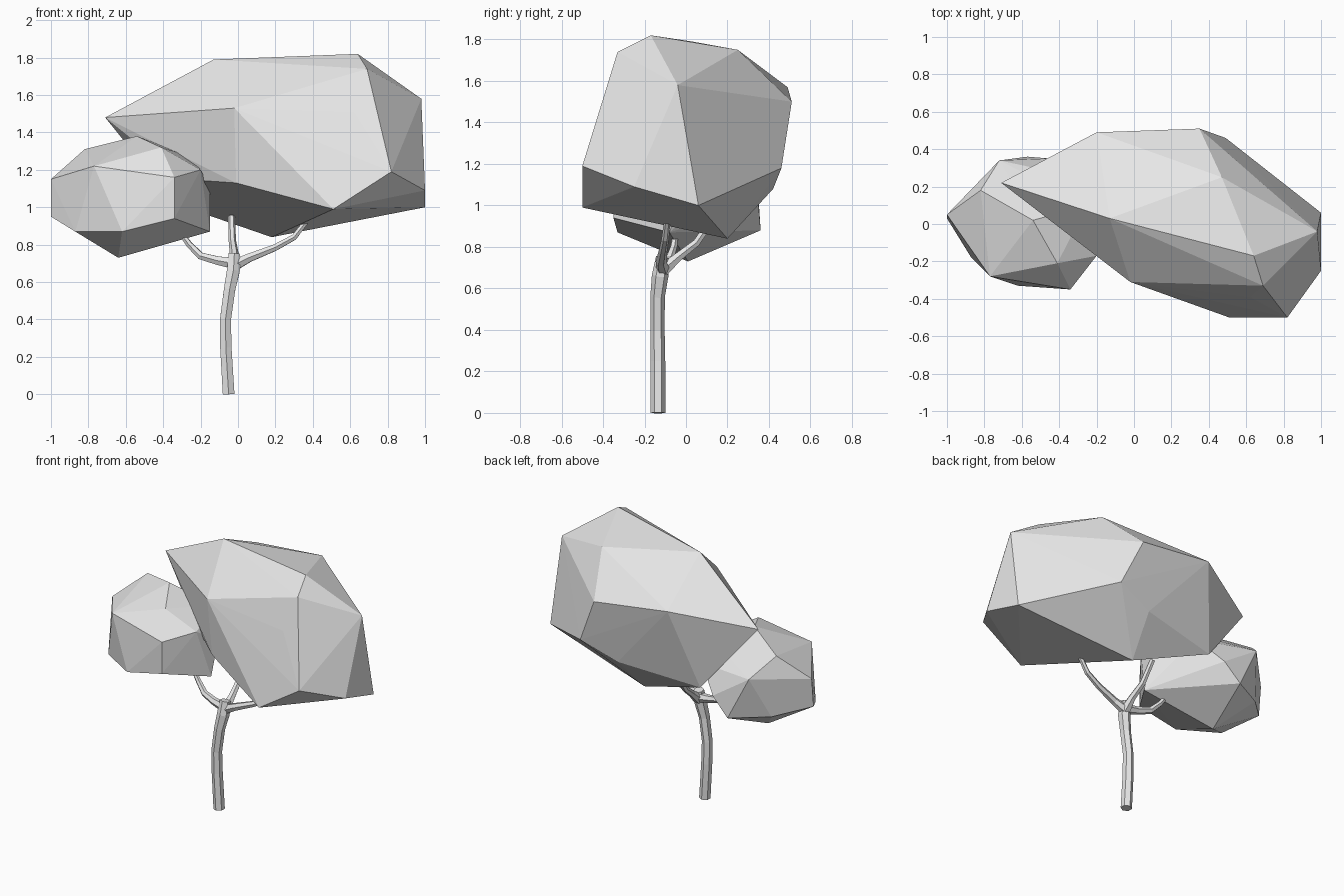
import bpy
import bmesh
from mathutils import Vector

# Remove the default object
default_cube = bpy.data.objects.get("Cube")
if default_cube:
    bpy.data.objects.remove(default_cube, do_unlink=True)


def make_material(name, color):
    material = bpy.data.materials.new(name)
    material.use_nodes = True
    material.diffuse_color = color
    shader = material.node_tree.nodes["Principled BSDF"]
    shader.inputs["Base Color"].default_value = color
    shader.inputs["Roughness"].default_value = 0.8
    return material


pale_grey = make_material("pale grey", (0.8, 0.8, 0.8, 1))


def link_object(name, mesh):
    mesh.materials.clear()
    mesh.materials.append(pale_grey)
    for polygon in mesh.polygons:
        polygon.use_smooth = False
        polygon.material_index = 0
    obj = bpy.data.objects.new(name, mesh)
    bpy.context.scene.collection.objects.link(obj)
    return obj


def faceted_crown(name, corners):
    """Wrap a few corner points in a faceted convex skin."""
    bm = bmesh.new()
    for corner in corners:
        bm.verts.new(Vector(corner))
    hull = bmesh.ops.convex_hull(bm, input=bm.verts[:])
    unused = [v for v in hull["geom_interior"] if isinstance(v, bmesh.types.BMVert)]
    bmesh.ops.delete(bm, geom=unused, context="VERTS")
    bmesh.ops.recalc_face_normals(bm, faces=bm.faces[:])
    mesh = bpy.data.meshes.new(name)
    bm.to_mesh(mesh)
    bm.free()
    return link_object(name, mesh)


def tapered_limb(name, path):
    """Sweep a six-sided section along points of (x, y, z, radius)."""
    curve = bpy.data.curves.new(name + " path", "CURVE")
    curve.dimensions = "3D"
    curve.bevel_depth = 1
    curve.bevel_resolution = 1
    curve.use_fill_caps = True
    spline = curve.splines.new("POLY")
    spline.points.add(len(path) - 1)
    for point, (x, y, z, radius) in zip(spline.points, path):
        point.co = (x, y, z, 1)
        point.radius = radius
    helper = bpy.data.objects.new(name + " helper", curve)
    bpy.context.scene.collection.objects.link(helper)
    depsgraph = bpy.context.evaluated_depsgraph_get()
    mesh = bpy.data.meshes.new_from_object(helper.evaluated_get(depsgraph))
    bpy.data.objects.remove(helper, do_unlink=True)
    mesh.name = name
    return link_object(name, mesh)


# Large crown: upper corners, then the rim, then the underside
faceted_crown("large_crown", [
    (-.71, .22, 1.48), (-.13, .03, 1.79), (.64, -.17, 1.82),
    (.47, .25, 1.75), (.69, -.33, 1.74), (.98, -.04, 1.58),
    (-.02, -.31, 1.53), (.62, -.39, 1.51), (.35, .51, 1.5),
    (-.2, .49, 1.57), (.82, -.5, 1.19), (1, -.25, 1.09),
    (.49, .46, 1.18), (1, .06, 1), (.51, -.5, .99),
    (.23, .42, 1.08), (-.34, .33, 1.02), (.18, .2, .84),
    (-.01, -.27, 1.13), (-.3, -.02, 1.15),
])

# Small crown: upper corners, then the rim, then the underside
faceted_crown("small_crown", [
    (-.54, .02, 1.38), (-.41, -.21, 1.32), (-.82, .18, 1.31),
    (-.77, -.28, 1.22), (-.25, .1, 1.27), (-.2, -.17, 1.2),
    (-1, .05, 1.15), (-.34, -.35, 1.16), (-.72, .34, 1.18),
    (-.15, 0, 1.1), (-.3, .25, 1.15), (-.45, .35, 1),
    (-1, .03, .95), (-.34, -.35, .94), (-.57, .36, .88),
    (-.87, -.18, .87), (-.62, -.33, .87), (-.81, .22, .9),
    (-.15, -.08, .87), (-.64, .01, .73),
])

# Trunk with a gentle bend
tapered_limb("trunk", [
    (-.05, -.135, 0, .036), (-.065, -.135, .25, .035),
    (-.067, -.137, .4, .034), (-.045, -.137, .56, .035),
    (-.025, -.125, .66, .04), (-.02, -.11, .75, .035),
])

# Branches spreading from the fork
branches = {
    "left_branch": [
        (-.02, -.11, .69, .034), (.06, -.12, .73, .026),
        (.2, -.11, .785, .02), (.3, -.1, .84, .018), (.37, -.09, .93, .015),
    ],
    "right_branch": [
        (-.02, -.11, .7, .034), (-.11, -.1, .715, .026),
        (-.2, -.08, .74, .022), (-.26, -.06, .8, .018), (-.31, -.05, .87, .014),
    ],
    "back_branch": [
        (-.02, -.11, .69, .036), (-.02, -.04, .75, .024),
        (-.03, .05, .82, .02), (-.035, .14, .95, .018),
    ],
}
for branch_name, branch_path in branches.items():
    tapered_limb(branch_name, branch_path)
